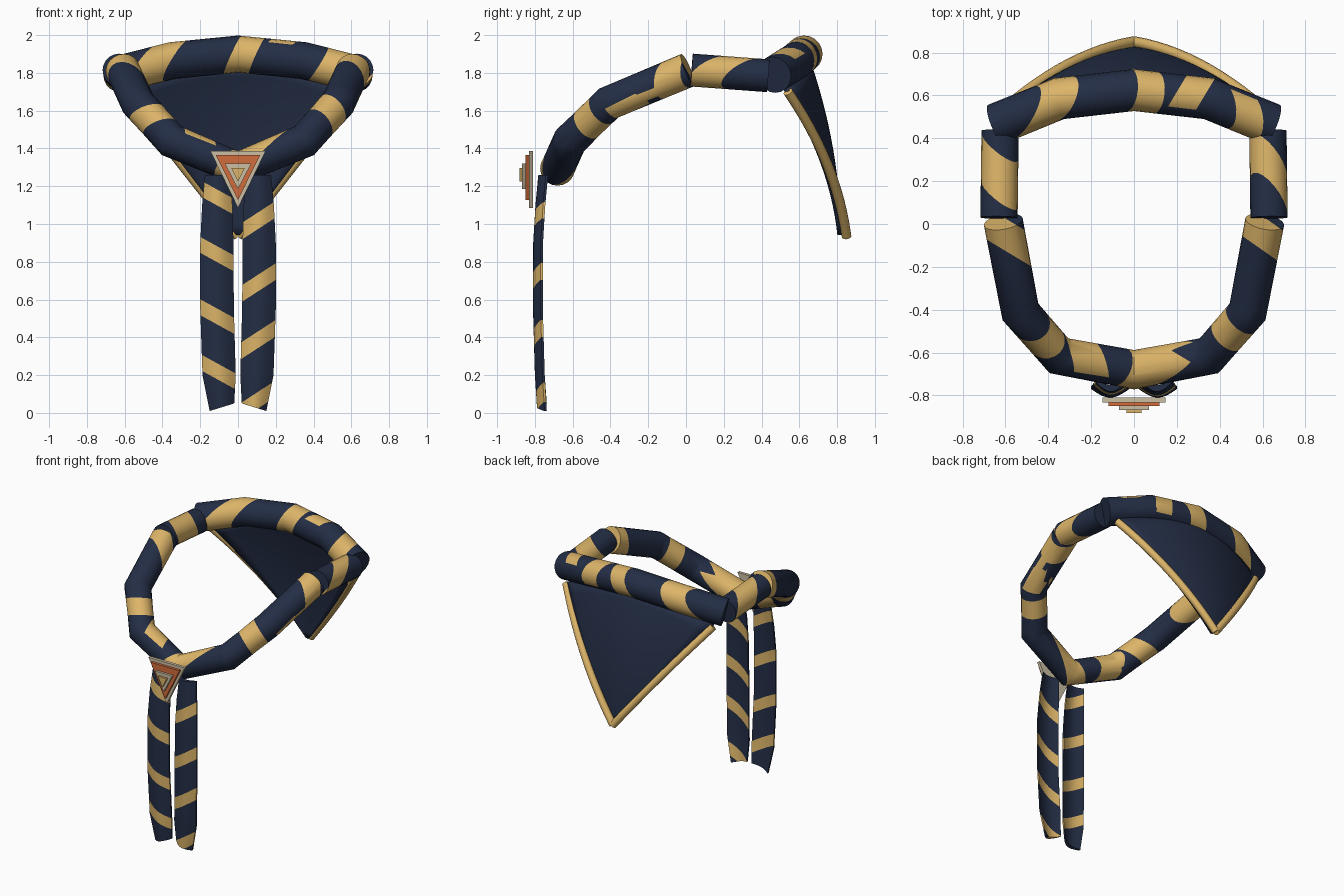
import bpy, bmesh, math
from mathutils import Vector

if "Cube" in bpy.data.objects:
    bpy.data.objects.remove(bpy.data.objects["Cube"])


def material(name, rgb):
    m = bpy.data.materials.new(name)
    m.diffuse_color = (*rgb, 1)
    m.use_nodes = True
    m.node_tree.nodes["Principled BSDF"].inputs["Base Color"].default_value = m.diffuse_color
    return m


NAVY = material("navy cloth", (0.017, 0.027, 0.060))
GOLD = material("gold cloth", (0.72, 0.46, 0.14))
ORANGE = material("orange enamel", (0.64, 0.15, 0.045))
BEIGE = material("beige metal", (0.60, 0.51, 0.36))


def finish(name, bm, mats, smooth=True):
    bmesh.ops.recalc_face_normals(bm, faces=bm.faces)
    me = bpy.data.meshes.new(name)
    bm.to_mesh(me)
    bm.free()
    ob = bpy.data.objects.new(name, me)
    bpy.context.collection.objects.link(ob)
    for m in mats:
        me.materials.append(m)
    if smooth:
        bpy.ops.object.select_all(action='DESELECT')
        ob.select_set(True)
        bpy.context.view_layer.objects.active = ob
        bpy.ops.object.shade_smooth_by_angle(angle=math.radians(40))
    return ob


def tube_mesh(points, r, sides=20):
    """Capped tube through the points with mitred bends."""
    bm = bmesh.new()
    pts = [Vector(p) for p in points]
    rings = []
    for i, p in enumerate(pts):
        a, b = pts[max(i - 1, 0)], pts[min(i + 1, len(pts) - 1)]
        t = Vector((0, 0, 0))
        if i > 0:
            t += (p - a).normalized()
        if i < len(pts) - 1:
            t += (b - p).normalized()
        t.normalize()
        s = t.cross(Vector((0, 0, 1))).normalized()
        u = s.cross(t)
        rings.append([bm.verts.new(p + r * (math.cos(k * math.tau / sides) * s +
                                            math.sin(k * math.tau / sides) * u))
                      for k in range(sides)])
    for q, w in zip(rings, rings[1:]):
        for k in range(sides):
            bm.faces.new((q[k], q[(k + 1) % sides], w[(k + 1) % sides], w[k]))
    bm.faces.new(rings[0][::-1])
    bm.faces.new(rings[-1])
    return bm


def stripe(bm, slabs):
    """Cut slanted bands (centre, normal, half width, reach) and colour them."""
    for c, n, w, reach in slabs:
        c, n = Vector(c), Vector(n).normalized()
        for d in (-w, w):
            bmesh.ops.bisect_plane(bm, geom=bm.verts[:] + bm.edges[:] + bm.faces[:],
                                   plane_co=c + n * d, plane_no=n, dist=1e-5)
    for f in bm.faces:
        m = f.calc_center_median()
        for c, n, w, reach in slabs:
            v = m - Vector(c)
            if v.length < reach and abs(v.dot(Vector(n).normalized())) < w:
                f.material_index = 1


def mirrored(half):
    return [(-x, y, z) for x, y, z in half[:0:-1]] + half


# Rolled collar: back roll
bm = tube_mesh(mirrored([(0, 0.625, 1.9), (0.35, 0.585, 1.865), (0.645, 0.465, 1.79)]), 0.098)
stripe(bm, [((-0.41, 0.565, 1.855), (1, -0.3, -0.5), 0.065, 0.25),
            ((0.04, 0.62, 1.90), (1, -0.1, -0.45), 0.06, 0.25),
            ((0.29, 0.65, 1.93), (1, -0.6, 0), 0.06, 0.12),
            ((0.49, 0.49, 1.83), (1, 0.1, -0.6), 0.06, 0.13)])
finish("collar_back_roll", bm, (NAVY, GOLD))

# Rolled collar: side rolls
for side, slab in ((1, ((0.63, 0.21, 1.8), (1, 1, -1), 0.055, 0.3)),
                   (-1, ((-0.63, 0.25, 1.8), (0.7, 1, 0.4), 0.085, 0.3))):
    bm = tube_mesh([(side * 0.625, 0.435, 1.785), (side * 0.63, 0.03, 1.815)], 0.087)
    stripe(bm, [slab])
    finish("collar_side_roll", bm, (NAVY, GOLD))

# Rolled collar: front roll
bm = tube_mesh(mirrored([(0, -0.68, 1.295), (0.35, -0.615, 1.44),
                         (0.53, -0.41, 1.64), (0.61, 0.01, 1.815)]), 0.092)
stripe(bm, [((-0.45, -0.51, 1.55), (0.3, -0.5, -1), 0.06, 0.2),
            ((0.47, -0.49, 1.57), (0.6, 0.6, 0.5), 0.065, 0.2),
            ((0, -0.68, 1.3), (1, -0.45, -0.8), 0.065, 0.28),
            ((-0.24, -0.59, 1.42), (1, 0.3, -0.3), 0.08, 0.12),
            ((-0.6, -0.05, 1.8), (0.6, 1, 0), 0.065, 0.2),
            ((0.61, -0.05, 1.79), (0.7, 1, 0), 0.065, 0.2),
            ((0.62, -0.28, 1.64), (0, -0.45, 0.9), 0.04, 0.11)])
finish("collar_front_roll", bm, (NAVY, GOLD))


# Triangular cloth hanging at the back
def edge_y(t):
    return 0.53 + 0.52 * t - 0.21 * t * t


bm = bmesh.new()
N, M = 16, 14
grid = []
for j in range(M + 1):
    t = min(j / M, 0.985)
    row = []
    for i in range(N + 1):
        u = 2 * i / N - 1
        b = 1 - u * u
        row.append(bm.verts.new((u * 0.6 * (1 - t),
                                 edge_y(t) - 0.025 * t + 0.12 * b * (1 - t) ** 1.5,
                                 (1.71 + 0.14 * b) * (1 - t) + 0.93 * t)))
    grid.append(row)
for a, b in zip(grid, grid[1:]):
    for i in range(N):
        bm.faces.new((a[i], a[i + 1], b[i + 1], b[i]))
flap = finish("back_flap", bm, (NAVY,))
mod = flap.modifiers.new("thickness", 'SOLIDIFY')
mod.thickness = 0.025
mod.offset = 0

# Gold piping along the two free edges of the flap
for side in (1, -1):
    path = [(side * 0.6 * (1 - t), edge_y(t) + 0.01, 1.7 * (1 - t) + 0.935 * t)
            for t in [k / 12 for k in range(13)]]
    finish("flap_piping", tube_mesh(path, 0.026, 12), (GOLD,))

# Two hanging tails with a curved cross-section
ROWS = [(0.03, 0.02, 0.15, -0.737), (0.2, 0.012, 0.188, -0.748), (0.55, 0.022, 0.2, -0.758),
        (0.9, 0.024, 0.2, -0.757), (1.1, 0.03, 0.19, -0.745), (1.26, 0.04, 0.175, -0.73)]
for side, heights, tilt in ((-1, (1.14, 0.84, 0.51, 0.22), 0.55),
                            (1, (1.02, 0.69, 0.39, 0.07), -0.65)):
    bm = bmesh.new()
    loops = []
    for k, (z, x0, x1, y) in enumerate(ROWS):
        outer, inner = [], []
        for i in range(11):
            f = i / 10
            arc = math.sin(math.pi * f)
            x = side * (x0 + (x1 - x0) * f)
            zz = z + (0.02 - 0.04 * f if k == 0 else 0)
            outer.append(bm.verts.new((x, y - 0.012 - 0.04 * arc, zz)))
            inner.append(bm.verts.new((x, y - 0.022 * arc, zz)))
        loops.append(outer + inner[::-1])
    n = len(loops[0])
    for a, b in zip(loops, loops[1:]):
        for i in range(n):
            bm.faces.new((a[i], a[(i + 1) % n], b[(i + 1) % n], b[i]))
    for l in (loops[0], loops[-1]):
        for i in range(10):
            bm.faces.new((l[i], l[i + 1], l[n - 2 - i], l[n - 1 - i]))
    stripe(bm, [((side * 0.11, -0.76, h), (tilt, 0, 1), 0.037, 0.3) for h in heights])
    finish("hanging_tail", bm, (NAVY, GOLD))

# Stacked triangular clasp
for name, hw, top, bot, y0, y1, mat in (
        ("clasp_base", 0.147, 1.387, 1.085, -0.81, -0.832, BEIGE),
        ("clasp_plate", 0.118, 1.365, 1.128, -0.83, -0.85, ORANGE),
        ("clasp_rim", 0.07, 1.32, 1.185, -0.85, -0.867, BEIGE),
        ("clasp_centre", 0.036, 1.296, 1.225, -0.865, -0.882, GOLD)):
    bm = bmesh.new()
    a, b = [[bm.verts.new(p) for p in ((-hw, y, top), (hw, y, top), (0, y, bot))]
            for y in (y0, y1)]
    bm.faces.new(a)
    bm.faces.new(b[::-1])
    for i in range(3):
        bm.faces.new((a[i], a[(i + 1) % 3], b[(i + 1) % 3], b[i]))
    finish(name, bm, (mat,), smooth=False)
